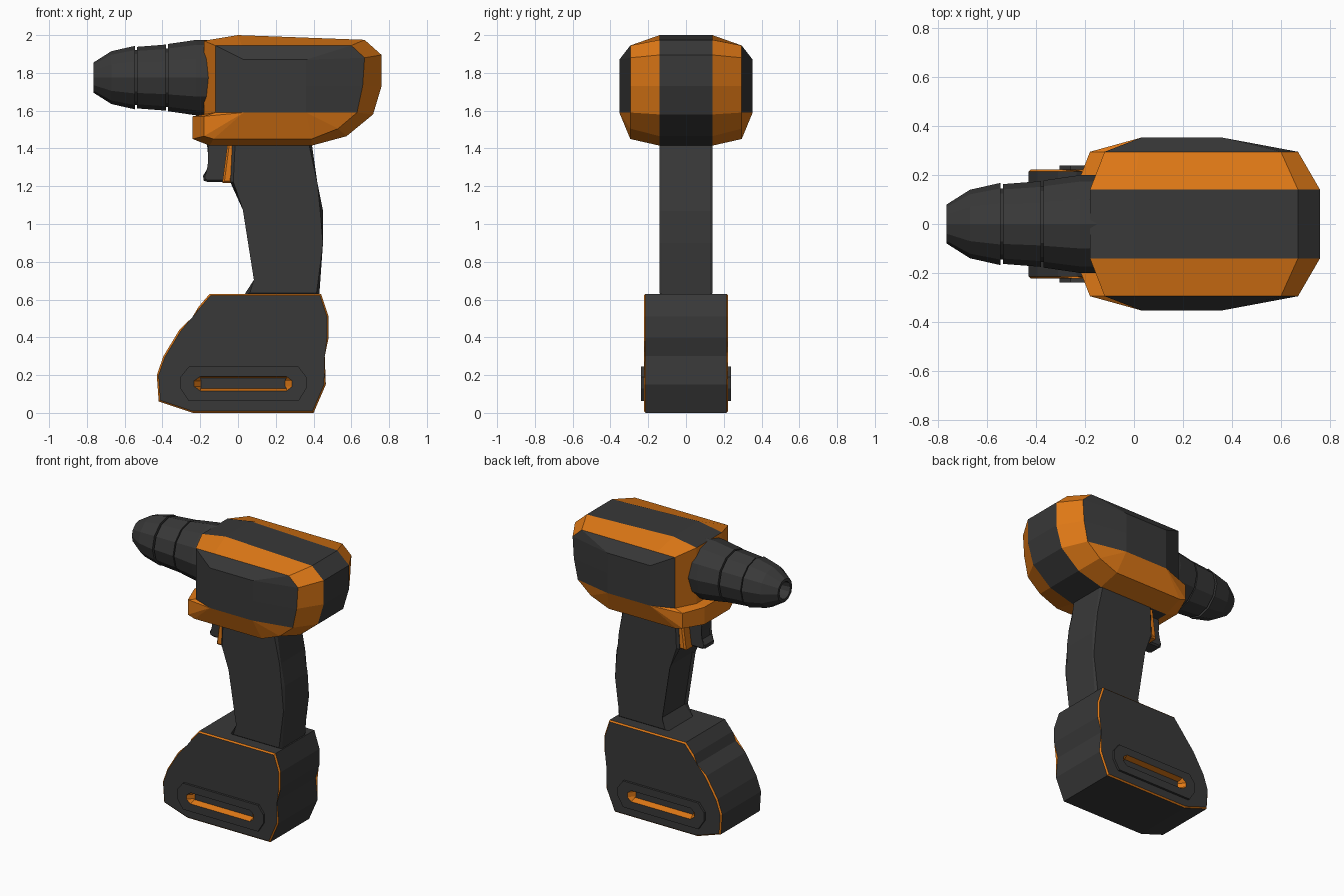
import bpy, bmesh, math

if "Cube" in bpy.data.objects:
    bpy.data.objects.remove(bpy.data.objects["Cube"])


def material(name, rgb):
    m = bpy.data.materials.new(name)
    m.diffuse_color = (*rgb, 1)
    m.use_nodes = True
    m.node_tree.nodes["Principled BSDF"].inputs["Base Color"].default_value = m.diffuse_color
    return m


DARK, ORANGE = 0, 1
MATS = [material("dark", (0.04, 0.04, 0.04)), material("orange", (0.74, 0.19, 0.008))]


def finish(name, bm):
    bmesh.ops.remove_doubles(bm, verts=bm.verts[:], dist=1e-4)
    bmesh.ops.recalc_face_normals(bm, faces=bm.faces[:])
    me = bpy.data.meshes.new(name)
    bm.to_mesh(me)
    bm.free()
    for m in MATS:
        me.materials.append(m)
    ob = bpy.data.objects.new(name, me)
    bpy.context.collection.objects.link(ob)
    return ob


def loft(rings, color=lambda ring, seg: DARK, caps=(True, True)):
    """Bridge closed rings of 3D points; color(ring, segment) picks the material."""
    bm = bmesh.new()
    vs = [[bm.verts.new(p) for p in r] for r in rings]
    n = len(rings[0])
    for k in range(len(vs) - 1):
        for i in range(n):
            j = (i + 1) % n
            f = bm.faces.new((vs[k][i], vs[k][j], vs[k + 1][j], vs[k + 1][i]))
            f.material_index = color(k, i)
    if caps[0]:
        bm.faces.new(vs[0])
    if caps[1]:
        bm.faces.new(vs[-1])
    return bm


def at_y(outline, y):
    return [(x, y, z) for x, z in outline]


def prism(name, outline, half, bevel=0, color=DARK, edge_color=DARK):
    """Side profile extruded across y, with chamfered side rims."""
    bm = loft([at_y(outline, -half), at_y(outline, half)])
    for f in bm.faces:
        f.material_index = color
    if bevel:
        rim = [e for e in bm.edges if abs(e.verts[0].co.y - e.verts[1].co.y) < 1e-5]
        bmesh.ops.bevel(bm, geom=rim, offset=bevel, segments=1, profile=0.5,
                        affect='EDGES', material=edge_color)
    return finish(name, bm)


# Motor housing: centre strip, shoulder and side-panel outlines lofted across y
centre = [(-.18, 1.97), (0, 2.0), (.67, 1.975), (.76, 1.895), (.76, 1.73), (.715, 1.58),
          (.575, 1.465), (.39, 1.415), (-.15, 1.415), (-.24, 1.45), (-.24, 1.57), (-.18, 1.58)]
shoulder = [(-.12, 1.945), (.02, 1.945), (.60, 1.945), (.67, 1.88), (.66, 1.73), (.63, 1.59),
            (.53, 1.505), (.39, 1.45), (-.13, 1.45), (-.18, 1.465), (-.18, 1.57), (-.12, 1.59)]
panel = [(.03, 1.87)] * 2 + [(.36, 1.87)] * 2 + [(.36, 1.73)] + [(.36, 1.59)] * 3 + [(.03, 1.59)] * 4


def housing_color(ring, seg):
    if ring == 2:
        return DARK if seg < 8 else ORANGE
    if ring in (1, 3):
        return ORANGE
    return DARK if seg < 5 or seg == 11 else ORANGE


finish("motor_housing", loft(
    [at_y(panel, -.353), at_y(shoulder, -.295), at_y(centre, -.14),
     at_y(centre, .14), at_y(shoulder, .295), at_y(panel, .353)], housing_color))

# Chuck: 12-sided stepped barrel with grooves and a hollow tip
chuck = [(-.12, .2), (-.22, .2), (-.37, .178), (-.37, .155), (-.38, .155), (-.38, .175),
         (-.535, .163), (-.535, .145), (-.545, .145), (-.545, .168), (-.67, .14),
         (-.765, .08), (-.765, .06), (-.68, .05)]
finish("chuck", loft([[(x, r * math.cos(a), 1.775 + r * math.sin(a))
                       for a in (math.tau * i / 12 for i in range(12))] for x, r in chuck]))

# Grip
prism("grip", [(-.03, 1.43), (.39, 1.43), (.42, 1.22), (.45, 1.07), (.45, .9), (.43, .62),
               (.03, .62), (.10, .70), (.04, 1.08), (-.04, 1.22)], .141, .015)

# Trigger and its collar
prism("trigger_collar", [(-.055, 1.43), (0, 1.43), (-.035, 1.218), (-.083, 1.218)],
      .125, .01, ORANGE, ORANGE)
prism("trigger", [(-.165, 1.43), (-.16, 1.38), (-.148, 1.33), (-.155, 1.285), (-.185, 1.255),
                  (-.182, 1.23), (-.16, 1.222), (-.07, 1.222), (-.04, 1.43)], .055, .01)

# Battery with thin orange rims
battery = prism("battery", [(-.15, .63), (.44, .63), (.48, .51), (.48, .40), (.45, .30),
                            (.465, .15), (.40, 0), (-.24, 0), (-.42, .06), (-.43, .20),
                            (-.395, .30), (-.31, .44), (-.235, .50), (-.21, .56)],
                .223, .009, DARK, ORANGE)

# Latch slots cut into both battery sides
bm = bmesh.new()
for s in (-1, 1):
    box = bmesh.ops.create_cube(bm, size=1)["verts"]
    for v in box:
        v.co = (.028 + v.co.x * .53, s * .23 + v.co.y * .09, .154 + v.co.z * .09)
cutter = finish("slot_cutter", bm)
cutter.hide_render = True
mod = battery.modifiers.new("slots", 'BOOLEAN')
mod.operation, mod.object, mod.solver = 'DIFFERENCE', cutter, 'EXACT'
bpy.context.view_layer.objects.active = battery
bpy.ops.object.modifier_apply(modifier=mod.name)
bpy.data.objects.remove(cutter)

# Latch plates: raised elongated octagons with an orange-walled recess
plate = [(-.305, .13), (-.305, .19), (-.26, .245), (.32, .245),
         (.362, .19), (.362, .13), (.32, .062), (-.26, .062)]
slot = [(-.232, .14), (-.232, .17), (-.20, .193), (.257, .193),
        (.287, .17), (.287, .14), (.257, .116), (-.20, .116)]
floor = [(-.195, .14), (-.195, .17), (-.20, .185), (.257, .185),
         (.25, .17), (.25, .14), (.257, .13), (-.20, .13)]
for side, s in (("right", -1), ("left", 1)):
    finish("latch_plate_" + side, loft(
        [at_y(plate, s * .218), at_y(plate, s * .238), at_y(slot, s * .238), at_y(floor, s * .195)],
        lambda ring, seg: ORANGE if ring == 2 else DARK, caps=(False, True)))
